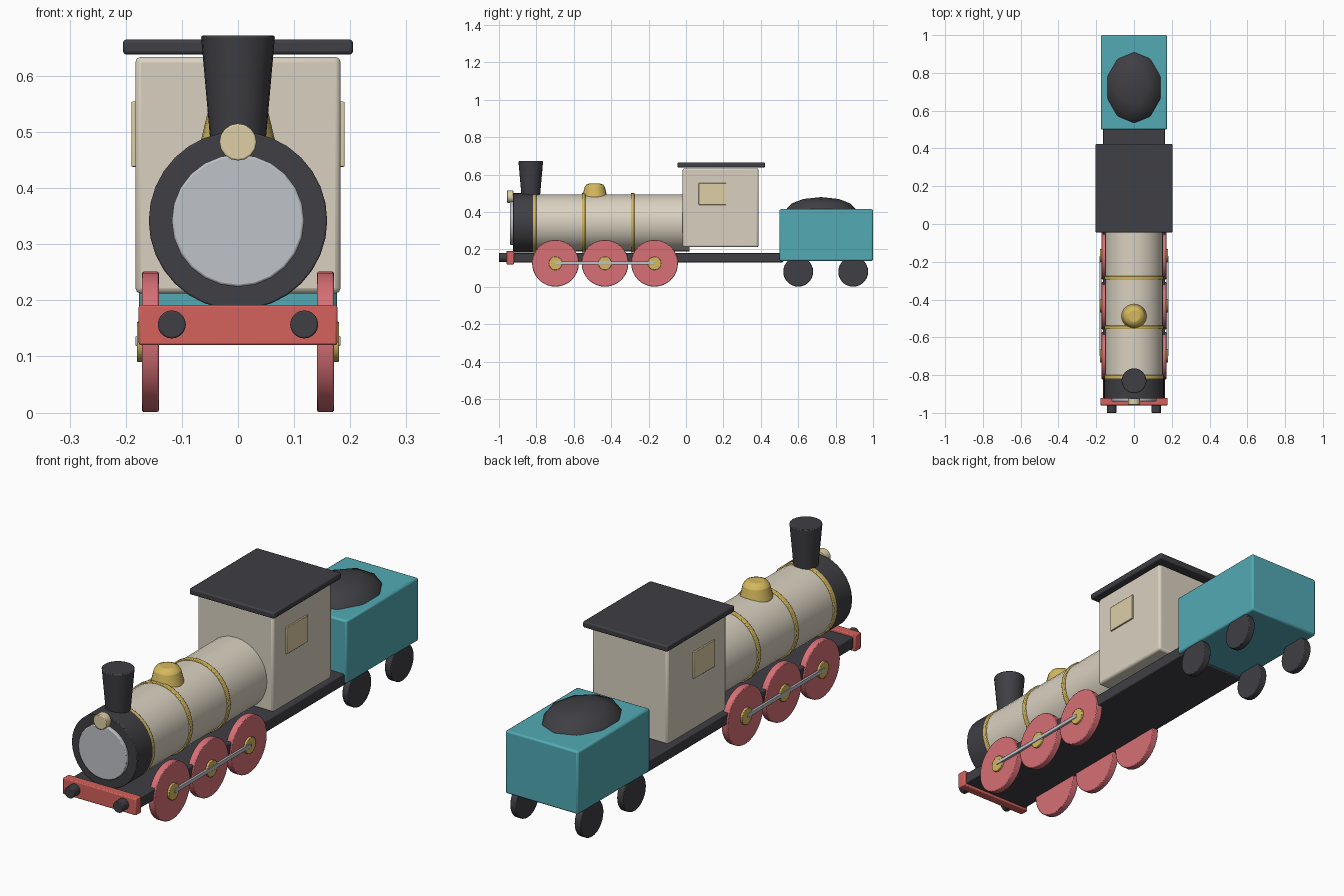
import bpy
from math import radians, pi
from mathutils import Matrix

if "Cube" in bpy.data.objects:
    bpy.data.objects.remove(bpy.data.objects["Cube"])


def mat(name, r, g, b):
    m = bpy.data.materials.new(name)
    m.diffuse_color = (r, g, b, 1)
    m.use_nodes = True
    m.node_tree.nodes["Principled BSDF"].inputs["Base Color"].default_value = m.diffuse_color
    return m


CREAM = mat("cream", .70, .64, .53)
DARK = mat("charcoal", .05, .05, .058)
BRASS = mat("brass", .66, .48, .11)
TEAL = mat("teal", .085, .40, .46)
PINK = mat("wheel_pink", .68, .16, .18)
RED = mat("beam_red", .66, .12, .105)
PALE = mat("pale_yellow", .73, .62, .38)
STEEL = mat("steel", .52, .54, .57)


def finish(ob, name, material, bevel=0, segs=2):
    ob.name = name
    ob.data.materials.append(material)
    if bevel:
        b = ob.modifiers.new("bevel", "BEVEL")
        b.width, b.segments, b.limit_method = bevel, segs, 'ANGLE'
        b.angle_limit = radians(40)
    bpy.ops.object.shade_smooth_by_angle(angle=radians(35))
    return ob


def box(name, lo, hi, material, bevel=0):
    bpy.ops.mesh.primitive_cube_add(size=1)
    ob = bpy.context.object
    size = [h - l for l, h in zip(lo, hi)]
    mid = [(h + l) / 2 for l, h in zip(lo, hi)]
    ob.data.transform(Matrix.Translation(mid) @ Matrix.Diagonal((*size, 1)))
    return finish(ob, name, material, bevel)


def cyl(name, axis, centre, r, length, material, sides=32, bevel=0, r2=None):
    rot = {'X': (0, pi / 2, 0), 'Y': (pi / 2, 0, 0), 'Z': (0, 0, 0)}[axis]
    bpy.ops.mesh.primitive_cone_add(vertices=sides, radius1=r, radius2=r if r2 is None else r2,
                                    depth=length, location=centre, rotation=rot)
    return finish(bpy.context.object, name, material, bevel)


# Boiler, smokebox and brass bands
BZ = .342
cyl("boiler", 'Y', (0, -.40, BZ), .153, .84, CREAM)
cyl("smokebox", 'Y', (0, -.87, BZ), .159, .11, DARK, bevel=.003)
cyl("smokebox_door", 'Y', (0, -.925, BZ), .118, .03, STEEL, 24, bevel=.004)
for i, y in enumerate((-.81, -.547, -.285)):
    cyl(f"boiler_band_{i}", 'Y', (0, y, BZ), .159, .02, BRASS, bevel=.003)
cyl("lamp", 'Y', (0, -.94, .482), .033, .034, PALE, 16, bevel=.003)

# Chimney and steam dome
cyl("chimney", 'Z', (0, -.83, .57), .048, .204, DARK, 24, bevel=.004, r2=.066)
cyl("steam_dome", 'Z', (0, -.488, .508), .071, .088, BRASS, 24, bevel=.02, r2=.05)

# Frame, buffer beam and buffers
box("frame", (-.165, -.94, .131), (.165, .52, .18), DARK, .004)
box("buffer_beam", (-.177, -.96, .12), (.177, -.92, .192), RED, .004)
for side in (-1, 1):
    cyl(f"buffer_{side}", 'Y', (side * .118, -.975, .157), .025, .05, DARK, 20, bevel=.003)

# Cab with roof and side windows
box("cab", (-.183, -.018, .212), (.183, .388, .634), CREAM, .01)
box("cab_roof", (-.205, -.045, .638), (.205, .423, .665), DARK, .006)
for side in (-1, 1):
    x = sorted((side * .175, side * .19))
    box(f"cab_window_{side}", (x[0], .068, .438), (x[1], .215, .554), PALE, .002)

# Tender with coal heap
box("tender", (-.176, .50, .139), (.176, 1.0, .415), TEAL, .008)
bpy.ops.mesh.primitive_ico_sphere_add(subdivisions=2, radius=1, location=(0, .722, .41))
coal = bpy.context.object
coal.data.transform(Matrix.Diagonal((.15, .19, .07, 1)))
finish(coal, "coal_heap", DARK)

# Wheels, hubs and coupling rods on both sides
for side in (-1, 1):
    for i, y in enumerate((-.698, -.433, -.168)):
        cyl(f"drive_wheel_{side}_{i}", 'X', (side * .156, y, .126), .125, .03, PINK, bevel=.003)
        cyl(f"wheel_hub_{side}_{i}", 'X', (side * .166, y, .126), .036, .028, BRASS, 20, bevel=.002)
    for i, y in enumerate((.6, .894)):
        cyl(f"tender_wheel_{side}_{i}", 'X', (side * .156, y, .081), .08, .03, DARK, 28, bevel=.003)
    x = sorted((side * .172, side * .183))
    box(f"coupling_rod_{side}", (x[0], -.698, .119), (x[1], -.168, .136), STEEL, .002)
